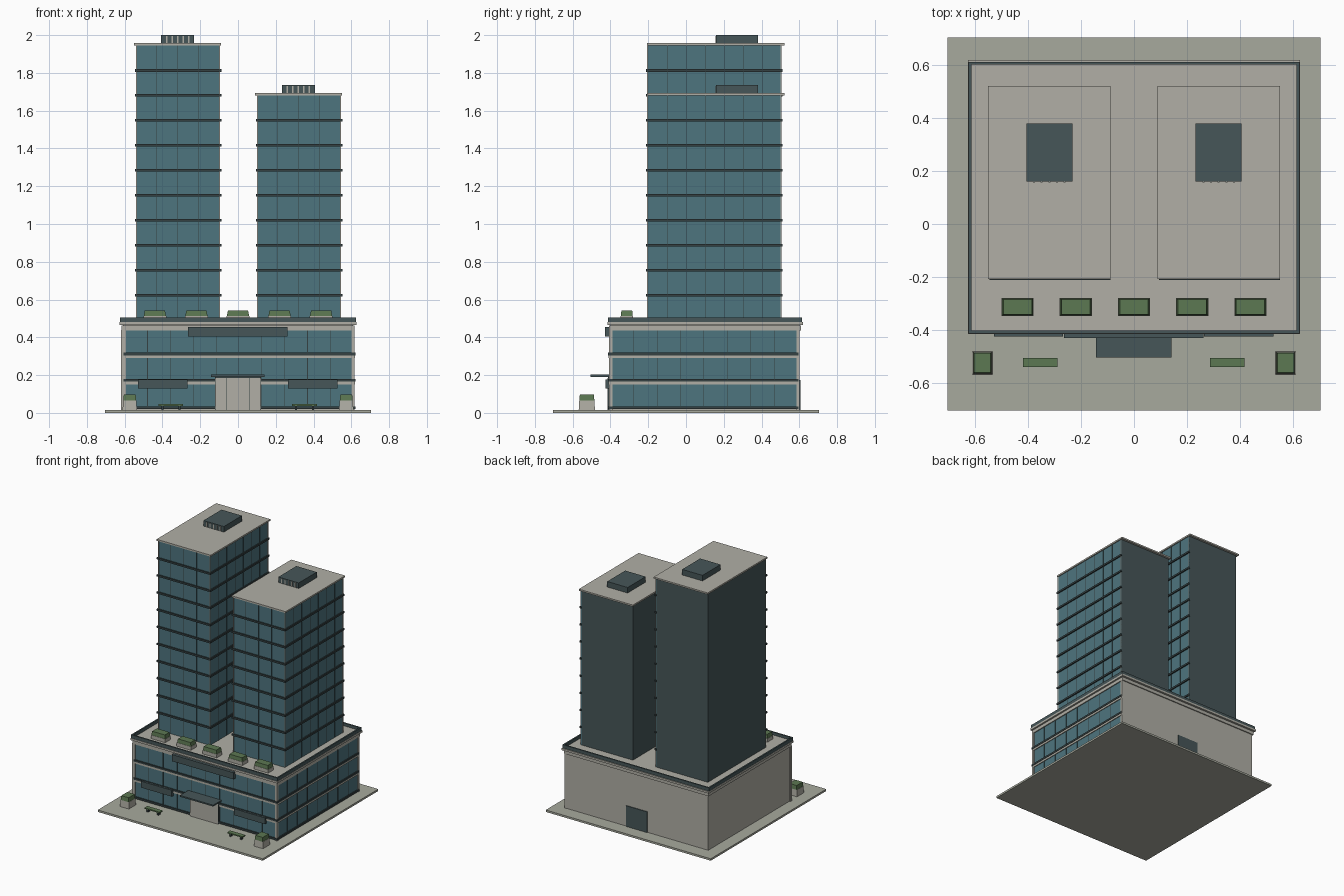
import bpy
import bmesh

cube = bpy.data.objects.get("Cube")
if cube:
    bpy.data.objects.remove(cube)


def material(name, rgb):
    m = bpy.data.materials.new(name)
    m.use_nodes = True
    color = (*rgb, 1)
    m.diffuse_color = color
    bsdf = m.node_tree.nodes["Principled BSDF"]
    bsdf.inputs["Base Color"].default_value = color
    bsdf.inputs["Roughness"].default_value = 0.8
    return m


STONE = material("pale stone", (0.44, 0.43, 0.38))
PAVING = material("grey paving", (0.39, 0.40, 0.34))
GLASS = material("teal glass", (0.076, 0.178, 0.212))
SLATE = material("dark slate", (0.061, 0.093, 0.098))
TRIM = material("dark trim", (0.035, 0.052, 0.054))
GREEN = material("hedge green", (0.107, 0.188, 0.084))


def boxes(name, mat, items, taper=1.0):
    """One object from boxes given as (x0, x1, y0, y1, z0, z1)."""
    bm = bmesh.new()
    for x0, x1, y0, y1, z0, z1 in items:
        for v in bmesh.ops.create_cube(bm, size=1)["verts"]:
            k = taper if v.co.z > 0 else 1.0
            v.co = ((x0 + x1) / 2 + v.co.x * k * (x1 - x0),
                    (y0 + y1) / 2 + v.co.y * k * (y1 - y0),
                    (z0 + z1) / 2 + v.co.z * (z1 - z0))
    mesh = bpy.data.meshes.new(name)
    bm.to_mesh(mesh)
    bm.free()
    mesh.materials.append(mat)
    obj = bpy.data.objects.new(name, mesh)
    bpy.context.collection.objects.link(obj)
    return obj


def split(a, b, n):
    return [a + (b - a) * i / n for i in range(1, n)]


def curtain_wall(name, x0, x1, y0, y1, z0, z1, bays_x, bays_y, levels):
    """Glass, mullions, corner posts and floor bands on the front and the +x side."""
    t, m, p = 0.003, 0.003, 0.006
    boxes(name + "_glass", GLASS, [(x0, x1, y0 - t, y0 + t, z0, z1),
                                   (x1 - t, x1 + t, y0, y1, z0, z1)])
    boxes(name + "_mullions", TRIM,
          [(x - m / 2, x + m / 2, y0 - p, y0, z0, z1) for x in split(x0, x1, bays_x)] +
          [(x1, x1 + p, y - m / 2, y + m / 2, z0, z1) for y in split(y0, y1, bays_y)])
    boxes(name + "_posts", STONE,
          [(x0, x0 + p, y0 - p, y0, z0, z1), (x1, x1 + p, y0 - p, y0, z0, z1),
           (x1, x1 + p, y1 - p, y1, z0, z1)])
    h, q = 0.007, 0.012
    boxes(name + "_floor_bands", TRIM,
          [b for z in levels for b in (
              (x0 - p, x1 + q, y0 - q, y0, z - h, z + h),
              (x1, x1 + q, y0 - q, y1 + p, z - h, z + h))])


# Plaza and podium
boxes("plaza", PAVING, [(-0.705, 0.705, -0.705, 0.705, 0, 0.015)])
PX, PY0, PY1, ROOF = 0.61, -0.40, 0.60, 0.485
boxes("podium_body", STONE, [(-PX, PX, PY0, PY1, 0.015, ROOF)])
curtain_wall("podium", -0.60, PX, PY0, PY1 - 0.01, 0.02, 0.435, 10, 8,
             [0.028, 0.172, 0.312])
boxes("podium_stone_bands", STONE,
      [b for z in (0.158, 0.298) for b in (
          (-PX, PX + 0.009, PY0 - 0.009, PY0, z - 0.008, z + 0.007),
          (PX, PX + 0.009, PY0, PY1, z - 0.008, z + 0.007))])
boxes("podium_corner_posts", STONE,
      [(-0.62, -0.60, PY0 - 0.008, PY0 + 0.01, 0.015, 0.44),
       (0.60, 0.618, PY0 - 0.008, PY0 + 0.01, 0.015, 0.44),
       (0.60, 0.618, PY1 - 0.015, PY1 + 0.002, 0.015, 0.44)])
boxes("podium_cornice", STONE, [(-0.618, 0.618, -0.408, 0.608, 0.437, 0.462),
                                (-0.628, 0.628, -0.416, 0.62, 0.465, 0.48)])

# Thin parapet around the podium roof
boxes("parapet", SLATE,
      [(-0.626, 0.626, -0.413, -0.402, 0.48, 0.506),
       (-0.626, 0.626, 0.602, 0.613, 0.48, 0.506),
       (-0.626, -0.615, -0.413, 0.613, 0.48, 0.506),
       (0.615, 0.626, -0.413, 0.613, 0.48, 0.506)])

# Towers with roof slabs and louvred plant boxes
FLOOR = 0.1323
for side, cx, floors in (("tall", -0.32, 11), ("short", 0.32, 9)):
    x0, x1, y0, y1 = cx - 0.22, cx + 0.22, -0.20, 0.505
    top = 0.49 + floors * FLOOR
    boxes(side + "_tower_body", SLATE, [(x0, x1, y0, y1, 0.48, top)])
    curtain_wall(side + "_tower", x0, x1, y0, y1, 0.485, top, 4, 7,
                 [0.49 + i * FLOOR for i in range(1, floors)])
    boxes(side + "_tower_roof", STONE,
          [(cx - 0.231, cx + 0.231, -0.207, 0.522, top, top + 0.012)])
    boxes(side + "_roof_plant", SLATE,
          [(cx - 0.087, cx + 0.087, 0.16, 0.38, top + 0.01, top + 0.055)])
    boxes(side + "_louvres", STONE,
          [(cx + d - 0.004, cx + d + 0.004, 0.156, 0.162, top + 0.014, top + 0.05)
           for d in split(-0.087, 0.087, 6)])

# Entrance with canopy, sign panel and shopfront panels
boxes("entrance_doors", STONE,
      [(x + 0.001, x + 0.059, -0.416, -0.40, 0.015, 0.185)
       for x in (-0.12, -0.06, 0.0, 0.06)])
boxes("entrance_frame", TRIM, [(-0.122, 0.122, -0.413, -0.40, 0.015, 0.19)])
boxes("entrance_canopy", SLATE, [(-0.143, 0.141, -0.505, -0.40, 0.191, 0.202)])
boxes("sign_panel", SLATE, [(-0.265, 0.262, -0.43, -0.40, 0.405, 0.456)])
boxes("shopfront_panels", SLATE,
      [(-0.53, -0.268, -0.426, -0.40, 0.128, 0.177),
       (0.265, 0.527, -0.426, -0.40, 0.128, 0.177)])
boxes("rear_door", SLATE, [(-0.09, 0.09, 0.595, 0.606, 0.015, 0.175)])

# Roof and plaza planters
roof_x = [-0.44, -0.22, 0.0, 0.22, 0.44]
boxes("roof_planters", STONE,
      [(x - 0.061, x + 0.061, -0.347, -0.28, 0.48, 0.512) for x in roof_x])
boxes("roof_hedges", GREEN,
      [(x - 0.059, x + 0.059, -0.345, -0.282, 0.512, 0.541) for x in roof_x], 0.91)
boxes("plaza_planters", STONE,
      [(x - 0.038, x + 0.038, -0.568, -0.482, 0.015, 0.066) for x in (-0.573, 0.573)],
      0.93)
boxes("plaza_hedges", GREEN,
      [(x - 0.034, x + 0.034, -0.565, -0.485, 0.066, 0.098) for x in (-0.573, 0.573)],
      0.92)

# Benches
benches = (-0.355, 0.352)
boxes("bench_seats", GREEN,
      [(x - 0.065, x + 0.065, -0.541, -0.506, 0.037, 0.046) for x in benches])
boxes("bench_legs", TRIM,
      [(x + d - 0.006, x + d + 0.006, -0.535, -0.512, 0.015, 0.037)
       for x in benches for d in (-0.045, 0.045)])
